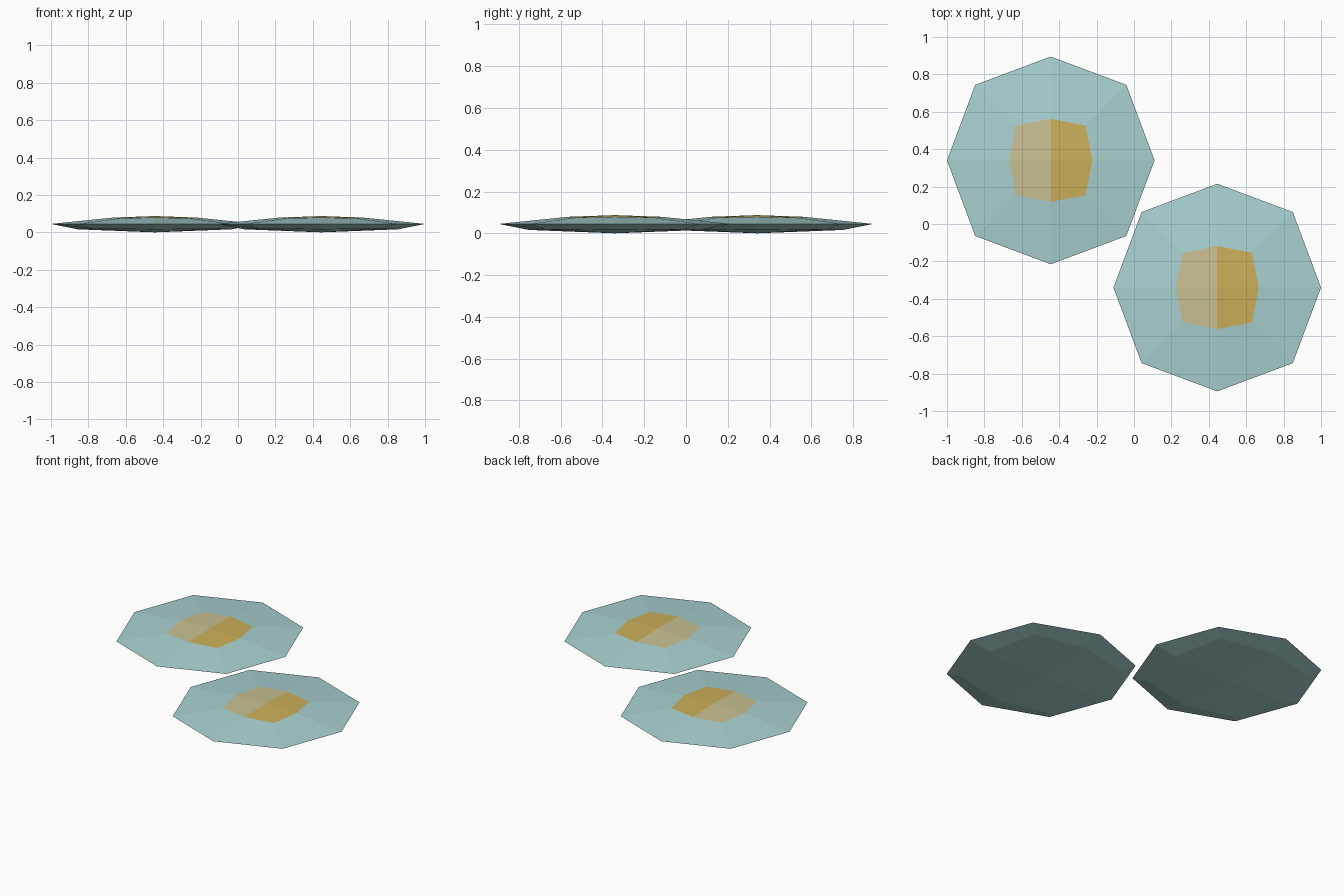
import bpy, bmesh

if "Cube" in bpy.data.objects:
    bpy.data.objects.remove(bpy.data.objects["Cube"])


def material(name, rgb):
    m = bpy.data.materials.new(name)
    m.diffuse_color = (*rgb, 1)
    m.use_nodes = True
    m.node_tree.nodes["Principled BSDF"].inputs["Base Color"].default_value = m.diffuse_color
    return m


MATS = [material("pale teal", (0.40, 0.64, 0.64)),
        material("gold", (0.60, 0.43, 0.10)),
        material("tan", (0.58, 0.53, 0.29))]


def ring(bm, axis, corner, z, corner_z):
    """Eight points: four on the axes, four on the diagonals."""
    a, c = axis, corner
    pts = [(a, 0), (c, c), (0, a), (-c, c), (-a, 0), (-c, -c), (0, -a), (c, -c)]
    return [bm.verts.new((x, y, corner_z if i % 2 else z)) for i, (x, y) in enumerate(pts)]


def disc(name, x, y):
    bm = bmesh.new()
    top = bm.verts.new((0, 0, 0.087))
    bottom = bm.verts.new((0, 0, 0))
    patch = ring(bm, 0.222, 0.186, 0.079, 0.075)
    rim = ring(bm, 0.555, 0.404, 0.045, 0.045)
    base = ring(bm, 0.41, 0.335, 0.016, 0.019)
    # sloping sides above and below the rim
    for upper, lower in ((patch, rim), (rim, base)):
        for i in range(8):
            j = (i + 1) % 8
            bm.faces.new((upper[i], lower[i], lower[j], upper[j]))
    # four-quad caps: two-tone patch on top, plain underside
    for i in range(0, 8, 2):
        j, k = i + 1, (i + 2) % 8
        f = bm.faces.new((top, patch[i], patch[j], patch[k]))
        f.material_index = 1 if f.calc_center_median().x > 0 else 2
        bm.faces.new((bottom, base[k], base[j], base[i]))
    bm.normal_update()
    mesh = bpy.data.meshes.new(name)
    bm.to_mesh(mesh)
    bm.free()
    for m in MATS:
        mesh.materials.append(m)
    ob = bpy.data.objects.new(name, mesh)
    ob.location = (x, y, 0)
    bpy.context.collection.objects.link(ob)


# two flat faceted discs set diagonally
disc("back_left_disc", -0.445, 0.34)
disc("front_right_disc", 0.445, -0.34)
